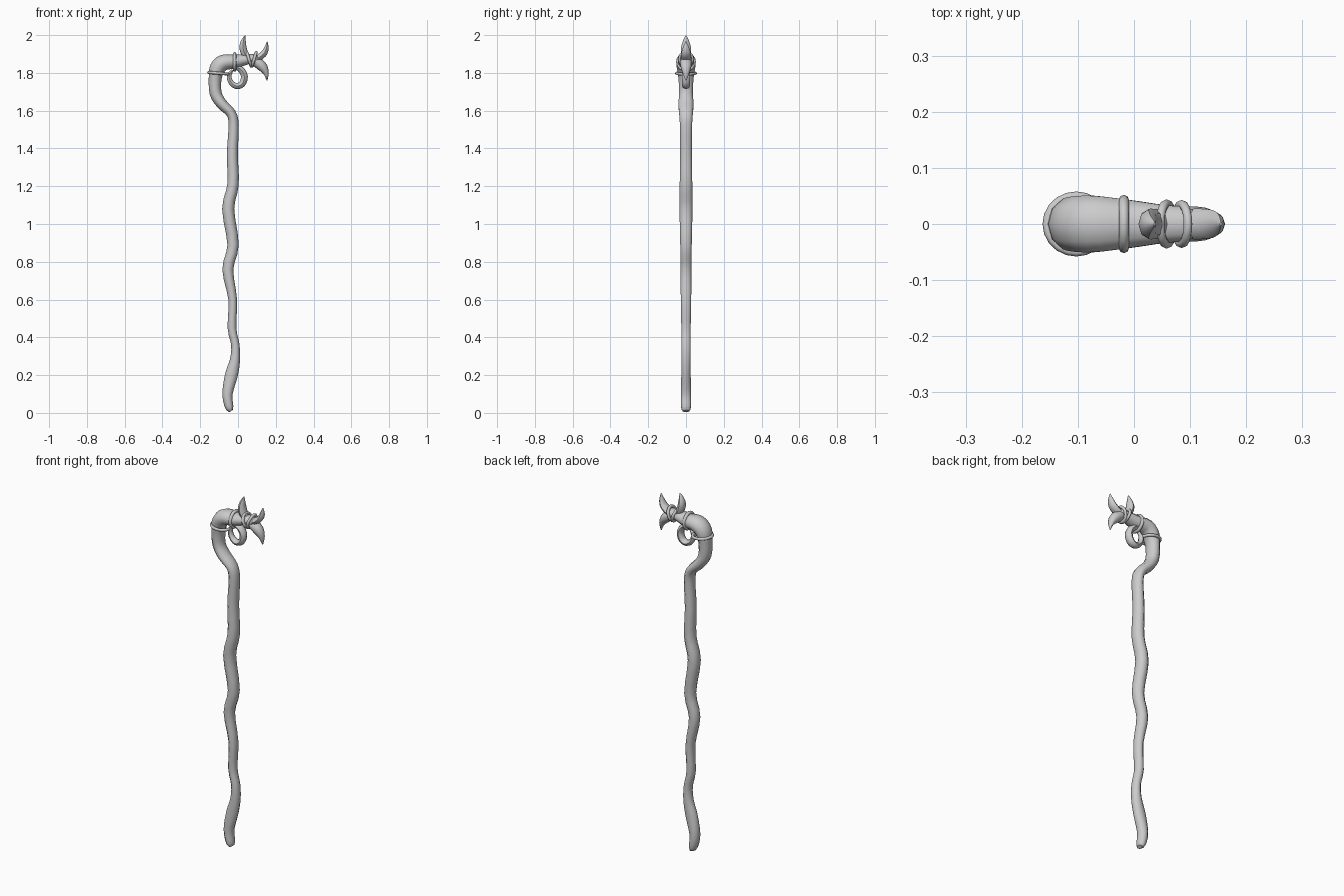
import bpy, bmesh
from math import sin, cos, pi
from mathutils import Vector


def spline(rows, steps):
    """Catmull-Rom interpolation of rows of numbers."""
    pts = [Vector(r) for r in rows]
    pts = [2 * pts[0] - pts[1]] + pts + [2 * pts[-1] - pts[-2]]
    out = []
    for i in range(1, len(pts) - 2):
        a, b, c, d = pts[i - 1:i + 3]
        for s in range(steps):
            t = s / steps
            out.append(0.5 * (2 * b + (c - a) * t + (2 * a - 5 * b + 4 * c - d) * t * t
                              + (3 * b - a - 3 * c + d) * t ** 3))
    return out + [pts[-2]]


def sweep(name, rows, sides=10, steps=3):
    """Tube along an xz path; each row is (x, z, in-plane radius, y radius)."""
    rows = spline([Vector(r) for r in rows], steps)
    bm = bmesh.new()
    rings = []
    for i, (x, z, r, ry) in enumerate(rows):
        p, q = rows[max(i - 1, 0)], rows[min(i + 1, len(rows) - 1)]
        t = Vector((q[0] - p[0], 0, q[1] - p[1])).normalized()
        n = Vector((t.z, 0, -t.x))
        rings.append([bm.verts.new(Vector((x, 0, z)) + n * r * cos(2 * pi * k / sides)
                                   + Vector((0, ry * sin(2 * pi * k / sides), 0)))
                      for k in range(sides)])
    for a, b in zip(rings, rings[1:]):
        for k in range(sides):
            j = (k + 1) % sides
            bm.faces.new((a[k], a[j], b[j], b[k]))
    bm.faces.new(rings[0])
    bm.faces.new(rings[-1])
    bmesh.ops.recalc_face_normals(bm, faces=bm.faces)
    me = bpy.data.meshes.new(name)
    bm.to_mesh(me)
    bm.free()
    ob = bpy.data.objects.new(name, me)
    bpy.context.collection.objects.link(ob)
    smooth(ob)
    return ob


def smooth(ob):
    bpy.ops.object.select_all(action='DESELECT')
    ob.select_set(True)
    bpy.context.view_layer.objects.active = ob
    bpy.ops.object.shade_smooth_by_angle(angle=0.9)


def binding(name, x, z, tilt, ra, ry, tube):
    """Cord ring wrapped around the wood, tilted about y."""
    bpy.ops.mesh.primitive_torus_add(major_segments=20, minor_segments=8, major_radius=ry,
                                     minor_radius=tube, location=(x, 0, z), rotation=(0, tilt, 0))
    ob = bpy.context.object
    ob.name = name
    ob.scale = (ra / ry, 1, 1)
    smooth(ob)


# Wavy shaft with crooked head, one continuous branch
sweep("shaft", [
    (-0.036, 0.01, .010, .018), (-0.046, 0.03, .022, .027), (-0.056, 0.10, .027, .029),
    (-0.035, 0.20, .034, .026), (-0.016, 0.28, .027, .026), (-0.014, 0.36, .022, .026),
    (-0.032, 0.45, .023, .026), (-0.028, 0.60, .023, .029), (-0.054, 0.76, .029, .030),
    (-0.026, 0.89, .030, .032), (-0.052, 1.08, .032, .036), (-0.026, 1.21, .030, .035),
    (-0.030, 1.37, .029, .033), (-0.023, 1.52, .027, .034), (-0.036, 1.585, .026, .038),
    (-0.085, 1.635, .029, .042), (-0.118, 1.69, .032, .038), (-0.121, 1.77, .034, .042),
    (-0.108, 1.825, .042, .050), (-0.075, 1.855, .042, .053), (-0.015, 1.86, .036, .046),
    (0.05, 1.872, .027, .036), (0.095, 1.876, .022, .031), (0.115, 1.875, .012, .018)])

# Three claw-like prongs on the head
sweep("upper_prong", [(0.075, 1.86, .016, .022), (0.042, 1.89, .019, .026),
                      (0.027, 1.93, .019, .027), (0.028, 1.965, .014, .018),
                      (0.037, 1.998, .002, .003)], 8)
sweep("outer_prong", [(0.06, 1.86, .014, .022), (0.10, 1.875, .017, .027),
                      (0.135, 1.90, .017, .026), (0.15, 1.93, .012, .018),
                      (0.155, 1.965, .002, .003)], 8)
sweep("lower_prong", [(0.05, 1.875, .018, .024), (0.09, 1.862, .026, .031),
                      (0.127, 1.835, .027, .029), (0.148, 1.80, .015, .018),
                      (0.154, 1.76, .002, .003)], 8)

# Curled tendril hanging below the head
sweep("tendril", [(-0.015, 1.835, .013, .022), (0.018, 1.815, .017, .022),
                  (0.034, 1.78, .018, .022), (0.022, 1.742, .018, .022),
                  (-0.008, 1.73, .016, .020), (-0.037, 1.75, .014, .017),
                  (-0.047, 1.785, .012, .014), (-0.03, 1.815, .007, .009)], 8)

# Cord bindings
binding("stem_binding", -0.103, 1.798, 0.08, .052, .050, .008)
binding("head_binding", -0.018, 1.858, pi / 2, .043, .043, .009)
binding("prong_binding_inner", 0.058, 1.872, pi / 2 - 0.3, .038, .036, .008)
binding("prong_binding_outer", 0.085, 1.872, pi / 2 + 0.3, .038, .035, .008)
